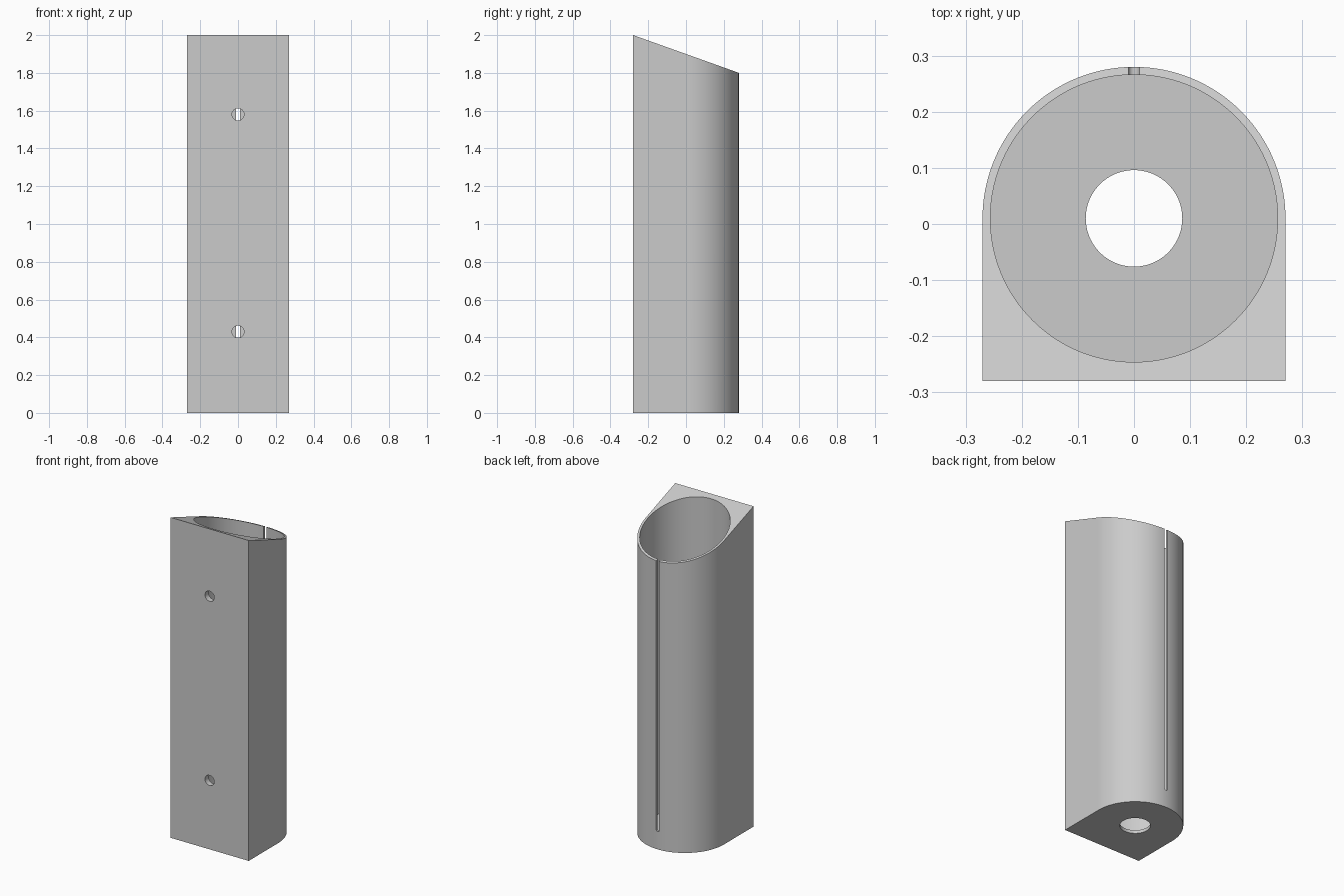
import bpy, bmesh
from math import pi, sin, cos, radians
from mathutils import Matrix

if "Cube" in bpy.data.objects:
    bpy.data.objects.remove(bpy.data.objects["Cube"])

HALF_W, FRONT, BACK = 0.27, -0.28, 0.28
AXIS_Y = 0.01                      # bore axis
HIGH, LOW = 2.0, 1.8               # front and back heights

grey = bpy.data.materials.new("plain grey")
grey.use_nodes = True
grey.diffuse_color = (0.6, 0.6, 0.6, 1)
grey.node_tree.nodes["Principled BSDF"].inputs["Base Color"].default_value = (0.6, 0.6, 0.6, 1)


def arc(radius, start, end, steps, cx=0.0, cy=0.0):
    angles = [start + (end - start) * i / steps for i in range(steps + 1)]
    return [(cx + radius * cos(a), cy + radius * sin(a)) for a in angles]


def prism(name, outline, depth, matrix=Matrix()):
    """Extrude a closed 2D outline along its local z."""
    bm = bmesh.new()
    face = bm.faces.new([bm.verts.new((x, y, 0)) for x, y in outline])
    out = bmesh.ops.extrude_face_region(bm, geom=[face])
    moved = [v for v in out["geom"] if isinstance(v, bmesh.types.BMVert)]
    bmesh.ops.translate(bm, verts=moved, vec=(0, 0, depth))
    bmesh.ops.recalc_face_normals(bm, faces=bm.faces)
    bm.transform(matrix)
    mesh = bpy.data.meshes.new(name)
    bm.to_mesh(mesh)
    bm.free()
    mesh.materials.append(grey)
    obj = bpy.data.objects.new(name, mesh)
    bpy.context.collection.objects.link(obj)
    return obj


def cut(target, cutter):
    mod = target.modifiers.new("cut", "BOOLEAN")
    mod.operation, mod.solver, mod.object = "DIFFERENCE", "EXACT", cutter
    bpy.context.view_layer.objects.active = target
    bpy.ops.object.modifier_apply(modifier=mod.name)
    bpy.data.objects.remove(cutter)


def circle(radius, steps, cx=0.0, cy=0.0):
    return arc(radius, 0, 2 * pi, steps, cx, cy)[:-1]


# Housing: flat front, half-round back, sloping top
outline = [(-HALF_W, FRONT), (HALF_W, FRONT)] + arc(HALF_W, 0, pi, 80, 0, AXIS_Y)
body = prism("tube_housing", outline, HIGH)
for v in body.data.vertices:
    if v.co.z > 1:
        v.co.z = HIGH - (HIGH - LOW) * (v.co.y - FRONT) / (BACK - FRONT)

# Bore above a thin floor, and the drain hole through the floor
cut(body, prism("bore_cutter", circle(0.256, 160, 0, AXIS_Y), 2.5, Matrix.Translation((0, 0, 0.02))))
cut(body, prism("drain_cutter", circle(0.086, 96, 0, AXIS_Y), 0.2, Matrix.Translation((0, 0, -0.1))))

# Screw holes through the front wall (local z points to -y)
upright = Matrix.Rotation(radians(90), 4, "X")
for z in (0.43, 1.58):
    cut(body, prism("screw_cutter", circle(0.032, 32), 0.3,
                    Matrix.Translation((0, -0.1, z)) @ upright))

# Back slot, rounded at the bottom and open at the top
slot = arc(0.01, pi, 2 * pi, 12, 0, 0.12) + [(0.01, 2.5), (-0.01, 2.5)]
cut(body, prism("slot_cutter", slot, 0.2, Matrix.Translation((0, 0.4, 0)) @ upright))

bpy.ops.object.select_all(action="DESELECT")
body.select_set(True)
bpy.context.view_layer.objects.active = body
bpy.ops.object.shade_smooth_by_angle(angle=radians(30))
